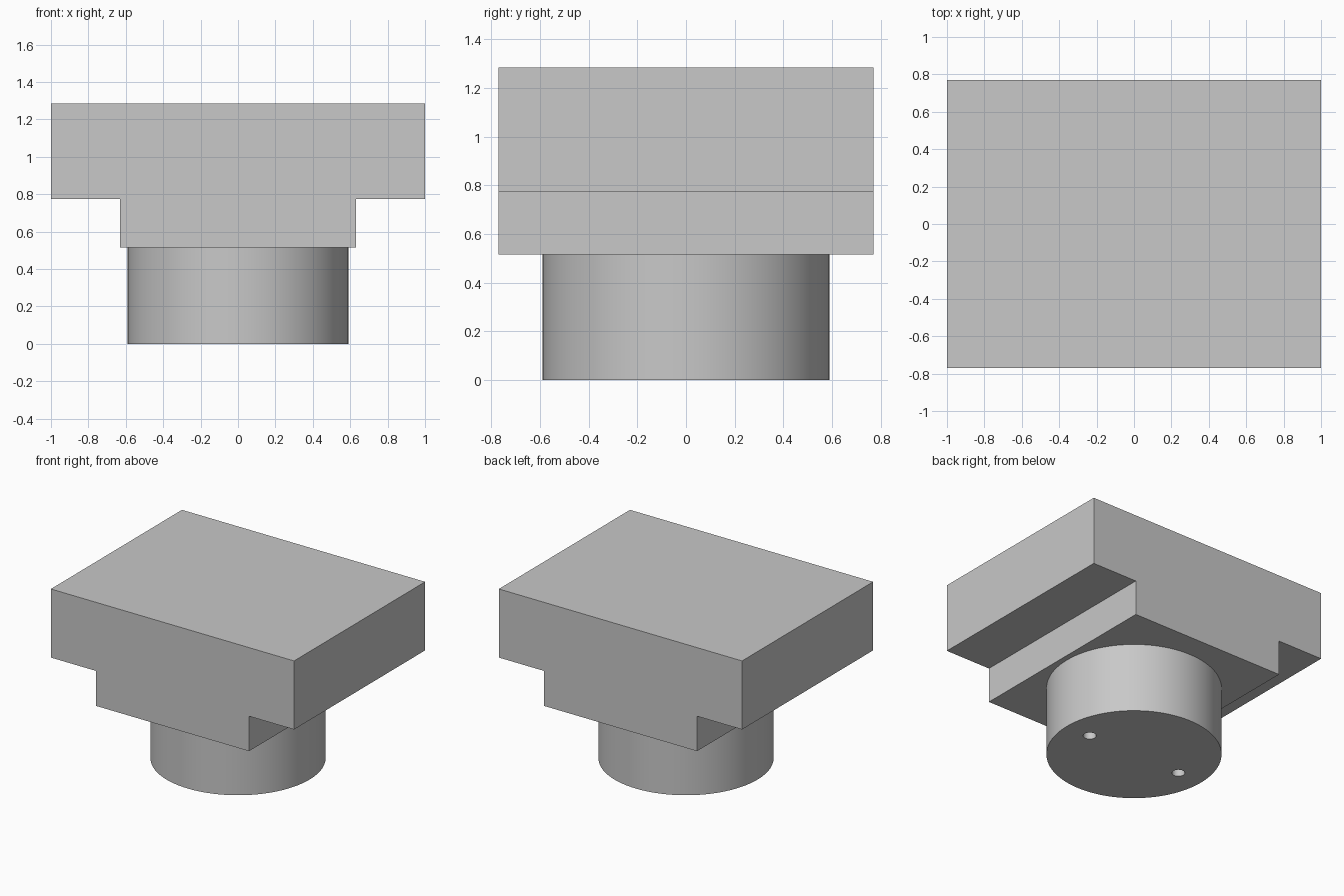
import bpy
import bmesh
import math

cube = bpy.data.objects.get("Cube")
if cube:
    bpy.data.objects.remove(cube, do_unlink=True)

DEPTH = 1.54      # front to back
STEP_Z = 0.515    # underside of the stepped block
SHOULDER_Z = 0.775
TOP_Z = 1.285

grey = bpy.data.materials.new("light grey")
grey.use_nodes = True
colour = (0.58, 0.58, 0.58, 1)
grey.diffuse_color = colour
grey.node_tree.nodes["Principled BSDF"].inputs["Base Color"].default_value = colour


def cylinder(name, radius, z0, z1, x=0, sides=96):
    bpy.ops.mesh.primitive_cylinder_add(
        vertices=sides, radius=radius, depth=z1 - z0, location=(x, 0, (z0 + z1) / 2))
    obj = bpy.context.object
    obj.name = name
    obj.data.materials.append(grey)
    return obj


# Stepped block: a T profile extruded from front to back
half = [(0.63, STEP_Z), (0.63, SHOULDER_Z), (1, SHOULDER_Z), (1, TOP_Z)]
profile = half + [(-x, z) for x, z in reversed(half)]
bm = bmesh.new()
face = bm.faces.new([bm.verts.new((x, -DEPTH / 2, z)) for x, z in profile])
new = bmesh.ops.extrude_face_region(bm, geom=[face])["geom"]
bmesh.ops.translate(bm, vec=(0, DEPTH, 0),
                    verts=[v for v in new if isinstance(v, bmesh.types.BMVert)])
bmesh.ops.recalc_face_normals(bm, faces=bm.faces)
mesh = bpy.data.meshes.new("stepped_block")
bm.to_mesh(mesh)
bm.free()
mesh.materials.append(grey)
bpy.context.collection.objects.link(bpy.data.objects.new("stepped_block", mesh))

# Round base with two small blind holes in its underside
base = cylinder("round_base", 0.59, 0, STEP_Z)
for side in (-1, 1):
    cutter = cylinder("hole_cutter", 0.044, -0.1, 0.2, side * 0.39, 32)
    cutter.hide_render = True
    mod = base.modifiers.new("hole", "BOOLEAN")
    mod.operation = "DIFFERENCE"
    mod.solver = "EXACT"
    mod.object = cutter
    bpy.ops.object.select_all(action="DESELECT")
    base.select_set(True)
    bpy.context.view_layer.objects.active = base
    bpy.ops.object.modifier_apply(modifier=mod.name)
    bpy.data.objects.remove(cutter, do_unlink=True)
bpy.ops.object.shade_smooth_by_angle(angle=math.radians(30))
